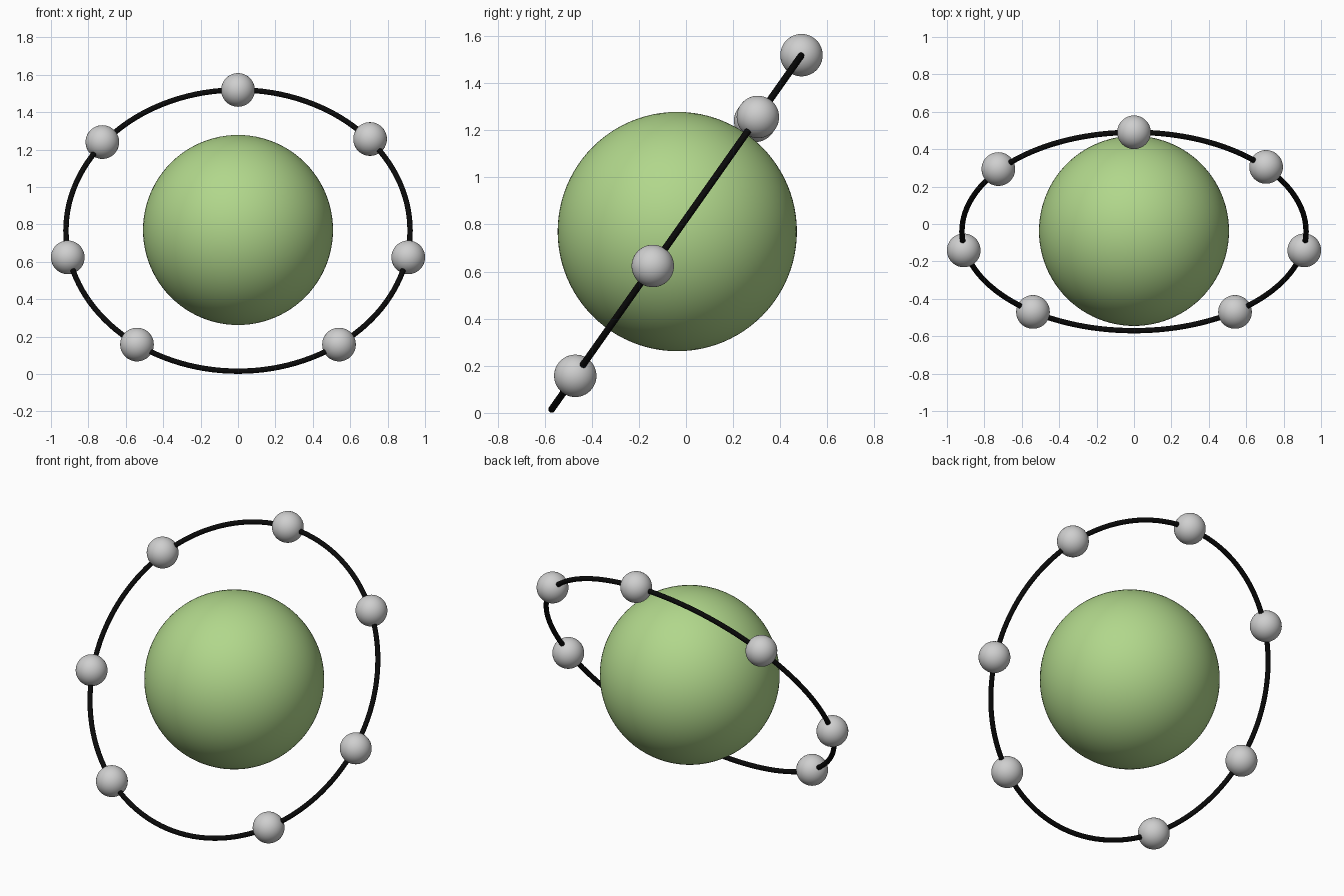
import bpy
import math
from mathutils import Vector

if "Cube" in bpy.data.objects:
    bpy.data.objects.remove(bpy.data.objects["Cube"])


def material(name, rgb):
    m = bpy.data.materials.new(name)
    m.diffuse_color = (*rgb, 1.0)
    m.use_nodes = True
    m.node_tree.nodes["Principled BSDF"].inputs["Base Color"].default_value = m.diffuse_color
    return m


GREEN = material("soft green", (0.44, 0.68, 0.26))
GREY = material("light grey", (0.62, 0.62, 0.62))
BLACK = material("black", (0.003, 0.003, 0.003))

TILT = math.radians(54.8)               # ring plane rises towards the back
CENTRE = Vector((0, -0.04, 0.767))


def ring_point(degrees, radius):
    """Point on the tilted ring, angle measured from its top towards +x."""
    a = math.radians(degrees)
    up = radius * math.cos(a)
    return CENTRE + Vector((radius * math.sin(a), up * math.cos(TILT), up * math.sin(TILT)))


def finish(name, mat):
    ob = bpy.context.object
    ob.name = name
    ob.data.materials.append(mat)
    bpy.ops.object.shade_smooth()


def ball(name, loc, radius, mat, segments, rings):
    bpy.ops.mesh.primitive_uv_sphere_add(segments=segments, ring_count=rings,
                                         radius=radius, location=loc)
    finish(name, mat)


# Large central ball
ball("central_ball", (0, -0.037, 0.77), 0.508, GREEN, 96, 48)

# Thin tilted ring
bpy.ops.mesh.primitive_torus_add(major_radius=0.92, minor_radius=0.0145,
                                 major_segments=128, minor_segments=16,
                                 location=CENTRE, rotation=(TILT, 0, 0))
finish("ring", BLACK)

# Seven small balls threaded on the ring: (angle, distance from ring centre)
BEADS = [(0, 0.92), (49.7, 0.926), (100.9, 0.927), (144.1, 0.921),
         (-144.1, 0.921), (-100.9, 0.927), (-51.4, 0.928)]
for i, (angle, radius) in enumerate(BEADS):
    ball(f"small_ball_{i + 1}", ring_point(angle, radius), 0.09, GREY, 48, 24)
